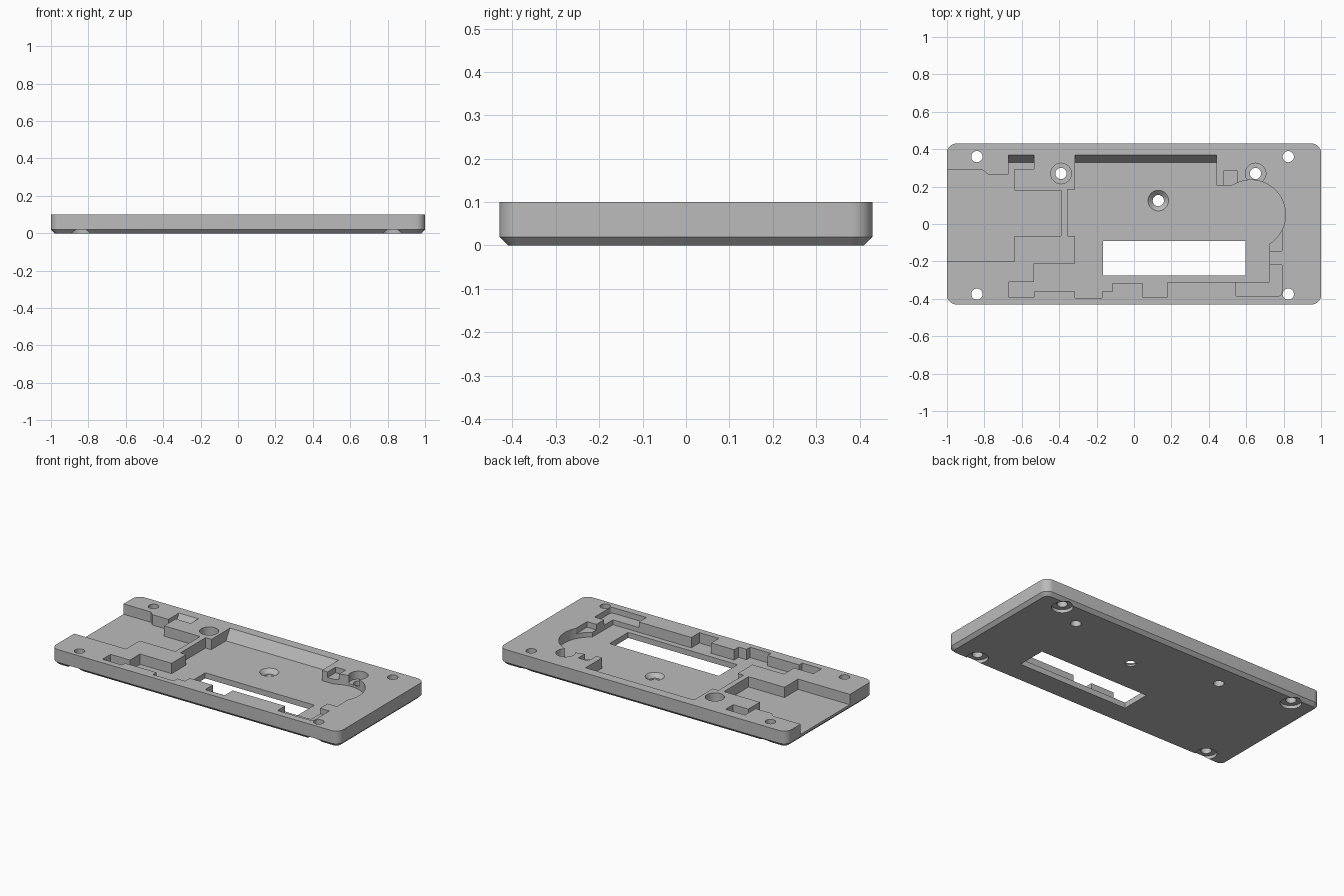
import bpy, bmesh, math

default = bpy.data.objects.get("Cube")
if default:
    bpy.data.objects.remove(default, do_unlink=True)

TOP, FLOOR, SHELF, CHAMFER = 0.1, 0.035, 0.065, 0.02
HALF_X, HALF_Y, CORNER = 1.0, 0.43, 0.05

grey = bpy.data.materials.new("plate_grey")
grey.use_nodes = True
grey.diffuse_color = (0.5, 0.5, 0.5, 1)
grey.node_tree.nodes["Principled BSDF"].inputs["Base Color"].default_value = (0.5, 0.5, 0.5, 1)


def arc(cx, cy, r, start, end, steps):
    angles = [math.radians(start + (end - start) * i / steps) for i in range(steps + 1)]
    return [(cx + r * math.cos(a), cy + r * math.sin(a)) for a in angles]


def circle(cx, cy, r):
    return arc(cx, cy, r, 0, 360, 40)[:-1]


def rounded_rect(hx, hy, r):
    points = []
    for sx, sy, a in ((1, 1, 0), (-1, 1, 90), (-1, -1, 180), (1, -1, 270)):
        points += arc(sx * (hx - r), sy * (hy - r), r, a, a + 90, 8)
    return points


def rect(x0, x1, y0, y1):
    return [(x0, y0), (x1, y0), (x1, y1), (x0, y1)]


def loft(name, layers):
    """Solid through matching outlines, each given as (outline, z)."""
    bm = bmesh.new()
    rings = [[bm.verts.new((x, y, z)) for x, y in outline] for outline, z in layers]
    for low, high in zip(rings, rings[1:]):
        for i in range(len(low)):
            j = (i + 1) % len(low)
            bm.faces.new((low[i], low[j], high[j], high[i]))
    bm.faces.new(rings[0])
    bm.faces.new(rings[-1])
    bmesh.ops.recalc_face_normals(bm, faces=bm.faces)
    mesh = bpy.data.meshes.new(name)
    bm.to_mesh(mesh)
    bm.free()
    mesh.materials.append(grey)
    obj = bpy.data.objects.new(name, mesh)
    bpy.context.collection.objects.link(obj)
    return obj


# Plate body with chamfered underside
plate = loft("base_plate", [
    (rounded_rect(HALF_X - CHAMFER, HALF_Y - CHAMFER, CORNER - CHAMFER), 0),
    (rounded_rect(HALF_X, HALF_Y, CORNER), CHAMFER),
    (rounded_rect(HALF_X, HALF_Y, CORNER), TOP)])


def cut(layers):
    cutter = loft("cutter", layers)
    cutter.hide_render = True
    mod = plate.modifiers.new("cut", 'BOOLEAN')
    mod.operation, mod.solver, mod.object = 'DIFFERENCE', 'EXACT', cutter
    bpy.context.view_layer.objects.active = plate
    bpy.ops.object.modifier_apply(modifier=mod.name)
    mesh = cutter.data
    bpy.data.objects.remove(cutter, do_unlink=True)
    bpy.data.meshes.remove(mesh)


def prism(outline, z0, z1=TOP + 0.05):
    cut([(outline, z0), (outline, z1)])


def pocket(outline):
    """Pocket whose rear wall (y = 0.37) slopes down to the floor."""
    foot = [(x, 0.33 if y == 0.37 else y) for x, y in outline]
    cut([(foot, FLOOR), (outline, TOP), (outline, TOP + 0.05)])


# Open-ended side channel
pocket([(-1.1, 0.29), (-0.81, 0.29), (-0.78, 0.265), (-0.67, 0.265), (-0.67, 0.37),
        (-0.535, 0.37), (-0.535, 0.295), (-0.64, 0.295), (-0.64, 0.18), (-0.39, 0.18),
        (-0.39, -0.065), (-0.64, -0.065), (-0.64, -0.2), (-1.1, -0.2)])

# Main stepped pocket with round end
pocket([(-0.315, 0.37), (0.44, 0.37), (0.44, 0.205)]
       + arc(0.625, 0.05, 0.185, 123, -57, 32)
       + [(0.725, -0.31), (0.18, -0.31), (0.18, -0.39), (0.045, -0.39), (0.045, -0.315),
          (-0.115, -0.315), (-0.115, -0.36), (-0.17, -0.36), (-0.17, -0.395),
          (-0.315, -0.395), (-0.315, -0.36), (-0.535, -0.36), (-0.535, -0.39),
          (-0.67, -0.39), (-0.67, -0.31), (-0.535, -0.31), (-0.535, -0.21),
          (-0.315, -0.21), (-0.315, -0.065), (-0.355, -0.065), (-0.355, 0.185),
          (-0.315, 0.185)])

# Shallow shelves beside the main pocket
prism([(0.545, -0.3), (0.545, -0.385)] + arc(0.77, -0.365, 0.02, -90, 0, 4)
      + [(0.79, -0.22), (0.715, -0.22), (0.715, -0.3)], SHELF)
prism(rect(0.715, 0.79, -0.145, -0.03), SHELF)
prism(rect(0.48, 0.55, 0.195, 0.285), SHELF)

# Through window
prism(rect(-0.165, 0.595, -0.275, -0.09), -0.05)

# Corner holes with foot recesses underneath
for x in (-0.84, 0.825):
    for y in (-0.375, 0.36):
        prism(circle(x, y, 0.03), -0.05)
        prism(circle(x, y, 0.06), -0.05, CHAMFER)

# Counterbored screw holes
for x in (-0.39, 0.65):
    prism(circle(x, 0.27, 0.055), 0.05)
    prism(circle(x, 0.27, 0.03), -0.05)

# Countersunk centre hole
cut([(circle(0.13, 0.125, 0.03), -0.05), (circle(0.13, 0.125, 0.03), 0.01),
     (circle(0.13, 0.125, 0.055), FLOOR), (circle(0.13, 0.125, 0.055), TOP)])

bpy.ops.object.select_all(action='DESELECT')
plate.select_set(True)
bpy.context.view_layer.objects.active = plate
bpy.ops.object.shade_smooth_by_angle(angle=math.radians(25))
